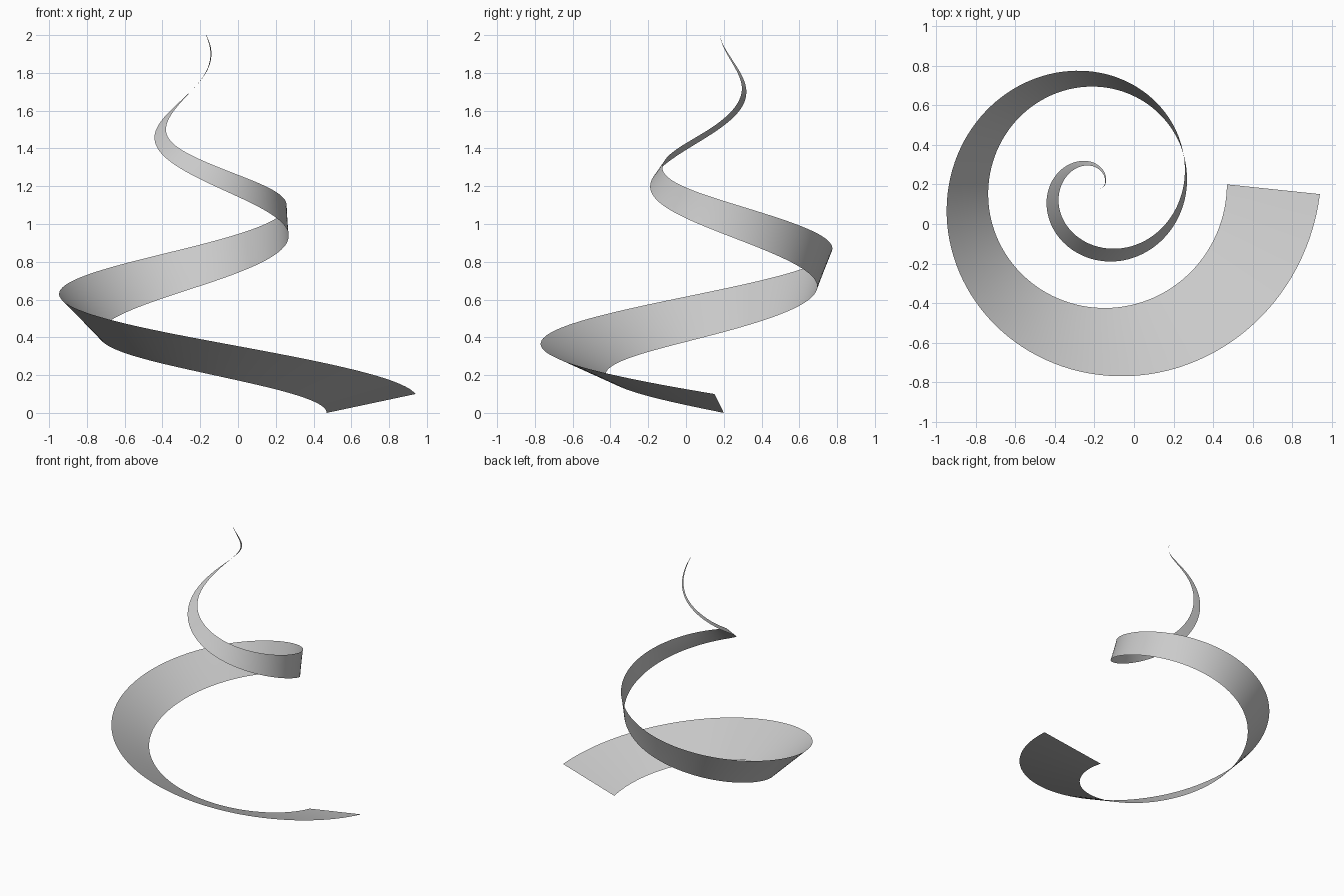
import bpy, bmesh, math

if "Cube" in bpy.data.objects:
    bpy.data.objects.remove(bpy.data.objects["Cube"])

# Ribbon edges as clockwise spirals about one axis: (angle in degrees, radius, height)
CX, CY = -0.172, 0.18
LOWER = [(-1.8, .642, 0), (88.1, .605, .205), (177, .566, .415), (264.5, .517, .665),
         (353.5, .443, .935), (442.3, .373, 1.2), (525.5, .279, 1.46),
         (600, .161, 1.7), (661, .06, 1.89), (710, .004, 2)]
UPPER = [(1.5, 1.112, .10), (83.4, .956, .365), (171.9, .783, .63), (259.5, .605, .87),
         (348, .439, 1.10), (437, .313, 1.3), (524, .218, 1.5),
         (599, .135, 1.71), (661, .05, 1.89), (710, .002, 2)]


def slope(knots, i, k):
    a, b = knots[max(i - 1, 0)], knots[min(i + 1, len(knots) - 1)]
    return (b[k] - a[k]) / (b[0] - a[0])


# Smooth cubic through the knots, evaluated at t in 0..1
def edge_point(knots, t):
    angle = knots[0][0] + t * (knots[-1][0] - knots[0][0])
    i = 0
    while i < len(knots) - 2 and angle > knots[i + 1][0]:
        i += 1
    p, q = knots[i], knots[i + 1]
    h = q[0] - p[0]
    u = (angle - p[0]) / h
    r, z = [(2*u**3 - 3*u**2 + 1) * p[k] + (3*u**2 - 2*u**3) * q[k]
            + h * ((u**3 - 2*u**2 + u) * slope(knots, i, k)
                   + (u**3 - u**2) * slope(knots, i + 1, k)) for k in (1, 2)]
    a = math.radians(angle)
    return (CX + r * math.cos(a), CY - r * math.sin(a), z)


# Ruled surface between the two edges
STEPS, ACROSS = 240, 4
bm = bmesh.new()
rows = []
for s in range(STEPS + 1):
    a, b = edge_point(LOWER, s / STEPS), edge_point(UPPER, s / STEPS)
    rows.append([bm.verts.new([p + (q - p) * j / ACROSS for p, q in zip(a, b)])
                 for j in range(ACROSS + 1)])
for r0, r1 in zip(rows, rows[1:]):
    for j in range(ACROSS):
        face = bm.faces.new((r0[j], r0[j + 1], r1[j + 1], r1[j]))
        face.smooth = True

mesh = bpy.data.meshes.new("spiral_ribbon")
bm.to_mesh(mesh)
bm.free()
ribbon = bpy.data.objects.new("spiral_ribbon", mesh)
bpy.context.collection.objects.link(ribbon)
